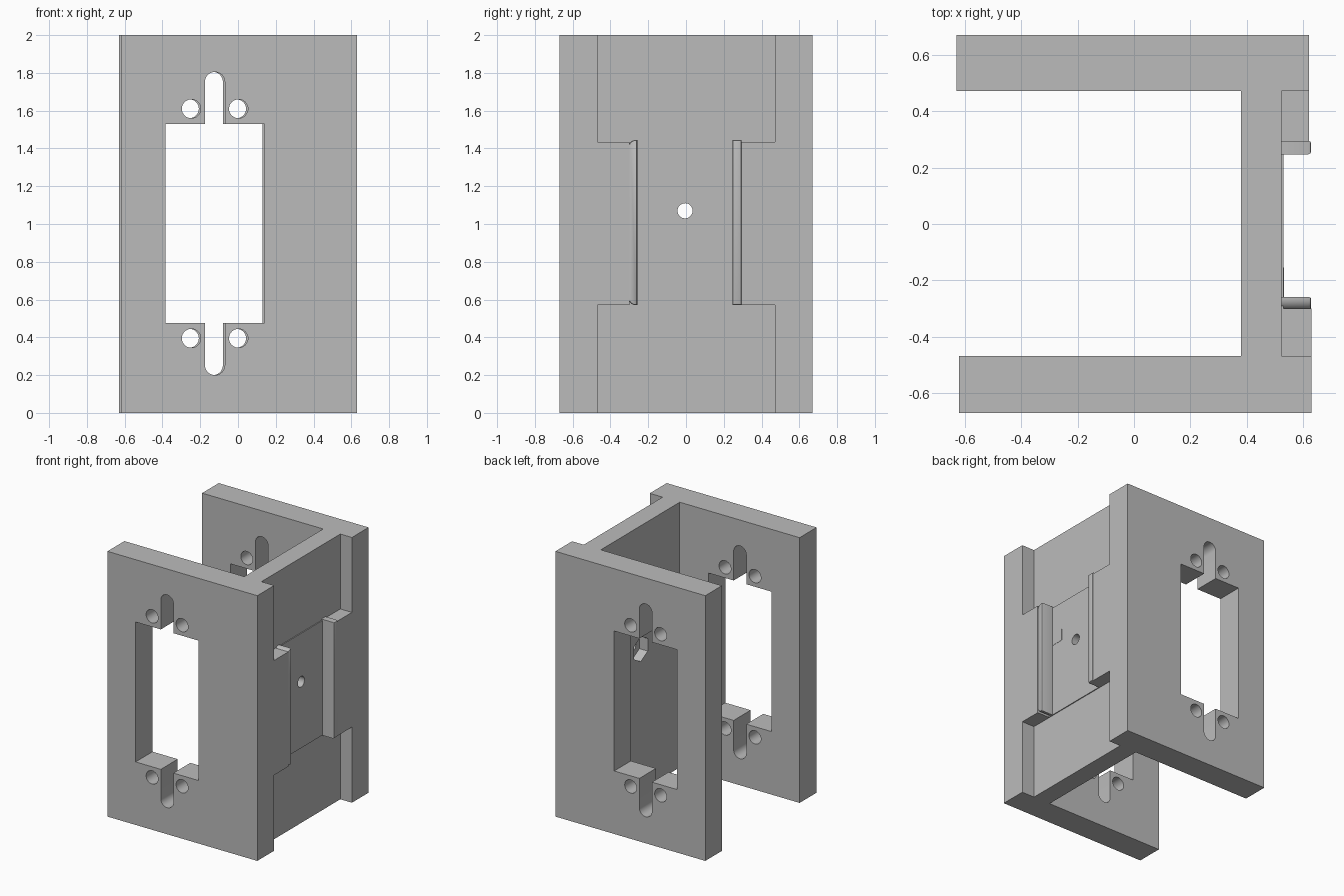
import bpy, bmesh
from math import sin, cos, pi, radians
from mathutils import Vector

if "Cube" in bpy.data.objects:
    bpy.data.objects.remove(bpy.data.objects["Cube"])

grey = bpy.data.materials.new("plain grey")
grey.use_nodes = True
colour = (0.5, 0.5, 0.5, 1)
grey.diffuse_color = colour
grey.node_tree.nodes["Principled BSDF"].inputs["Base Color"].default_value = colour

# Each axis maps a flat profile (u, v) and a height w into space
AXES = {
    "x": lambda u, v, w: (w, u, v),
    "y": lambda u, v, w: (u, w, v),
    "z": lambda u, v, w: (u, v, w),
}


def prism(name, profile, axis, low, high):
    """Extrude a closed profile along an axis."""
    place = AXES[axis]
    bm = bmesh.new()
    base = bm.faces.new([bm.verts.new(place(u, v, low)) for u, v in profile])
    ext = bmesh.ops.extrude_face_region(bm, geom=[base])
    shift = Vector(place(0, 0, high - low))
    bmesh.ops.translate(bm, vec=shift,
                        verts=[g for g in ext["geom"] if isinstance(g, bmesh.types.BMVert)])
    bmesh.ops.recalc_face_normals(bm, faces=bm.faces[:])
    mesh = bpy.data.meshes.new(name)
    bm.to_mesh(mesh)
    bm.free()
    mesh.materials.append(grey)
    obj = bpy.data.objects.new(name, mesh)
    bpy.context.collection.objects.link(obj)
    return obj


def arc(u, v, r, start, end, steps):
    angles = [radians(start + (end - start) * i / steps) for i in range(steps + 1)]
    return [(u + r * cos(a), v + r * sin(a)) for a in angles]


def circle(u, v, r, sides=32, start=0):
    return arc(u, v, r, start, start + 360, sides)[:-1]


def rect(u0, u1, v0, v1):
    return [(u0, v0), (u1, v0), (u1, v1), (u0, v1)]


def apply_modifiers(obj):
    bpy.context.view_layer.objects.active = obj
    for mod in list(obj.modifiers):
        bpy.ops.object.modifier_apply(modifier=mod.name)


def cut(obj, cutter):
    cutter.hide_render = True
    mod = obj.modifiers.new("cut", "BOOLEAN")
    mod.operation, mod.solver, mod.object = "DIFFERENCE", "EXACT", cutter
    apply_modifiers(obj)
    bpy.data.objects.remove(cutter)


# Bracket: two side plates joined by a web, with a ledge at each side of a pad
LOW, HIGH = 0.57, 1.435
section = [
    (-0.62, -0.67), (0.63, -0.67), (0.63, -0.30), (0.53, -0.30),
    (0.53, 0.29), (0.62, 0.29), (0.62, 0.67), (-0.63, 0.67),
    (-0.63, 0.472), (0.38, 0.472), (0.38, -0.468), (-0.62, -0.468),
]
bracket = prism("bracket", section, "z", 0, 2)

# Recesses above and below the pad
for z0, z1 in ((-0.1, LOW), (HIGH, 2.1)):
    cut(bracket, prism("recess_cutter", rect(0.523, 0.8, -0.468, 0.472), "z", z0, z1))

# Window with round-ended slots and four screw holes in each plate
for y0, y1, shift in ((-0.8, -0.43, 0), (0.43, 0.8, -0.01)):
    mid = -0.1225 + shift
    left, right, slot = mid - 0.2625, mid + 0.2625, 0.0525
    window = [(left, 0.475), (mid - slot, 0.475)]
    window += arc(mid, 0.2 + slot, slot, 180, 360, 16)
    window += [(mid + slot, 0.475), (right, 0.475), (right, 1.53), (mid + slot, 1.53)]
    window += arc(mid, 1.805 - slot, slot, 0, 180, 16)
    window += [(mid - slot, 1.53), (left, 1.53)]
    cut(bracket, prism("window_cutter", window, "y", y0, y1))
    for side in (-1, 1):
        for z in (0.395, 1.61):
            hole = circle(mid + side * 0.125, z, 0.05)
            cut(bracket, prism("screw_hole_cutter", hole, "y", y0, y1))

# Bolt hole through the web with a hexagonal nut pocket inside
cut(bracket, prism("bolt_cutter", circle(-0.005, 1.07, 0.04), "x", 0.3, 0.6))
cut(bracket, prism("nut_cutter", circle(-0.005, 1.07, 0.095, 6, 30), "x", 0.3, 0.45))

# Rails along the ledges, the front one with rounded outer corners
r = 0.04
front = [(-0.258, HIGH + 0.01), *arc(-0.305 + r, HIGH + 0.01 - r, r, 90, 180, 8),
         *arc(-0.305 + r, LOW + r, r, 180, 270, 8), (-0.258, LOW)]
back = rect(0.247, 0.295, LOW, HIGH + 0.01)
rails = [prism("front_rail", front, "x", 0.523, 0.628),
         prism("back_rail", back, "x", 0.523, 0.628)]
for rail in rails:
    bm = bmesh.new()
    bm.from_mesh(rail.data)
    rim = [e for e in bm.edges if all(v.co.x > 0.62 for v in e.verts)]
    bmesh.ops.bevel(bm, geom=rim, offset=0.01, segments=2, profile=0.5, affect="EDGES")
    bm.to_mesh(rail.data)
    bm.free()

# Small flat key beside the front rail
key = prism("key_plate", rect(-0.26, -0.155, 1.13, 1.22), "x", 0.525, 0.532)

# Keep plane edges sharp and round holes smooth
for obj in (bracket, *rails):
    bpy.ops.object.select_all(action="DESELECT")
    obj.select_set(True)
    bpy.context.view_layer.objects.active = obj
    bpy.ops.object.shade_smooth_by_angle(angle=radians(30))
